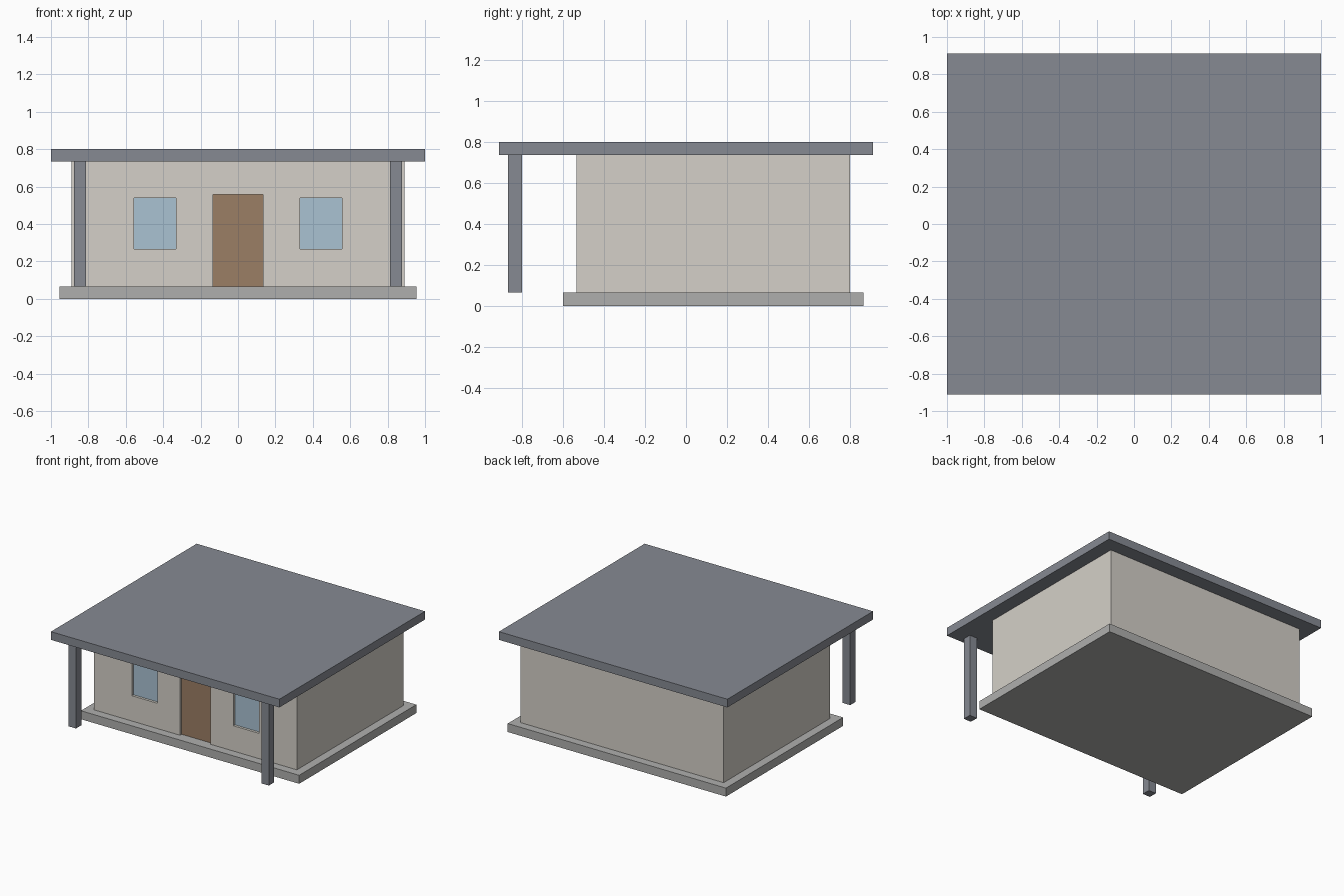
import bpy

if "Cube" in bpy.data.objects:
    bpy.data.objects.remove(bpy.data.objects["Cube"])

U = 2 / 9          # one metre of the house in model units
FRONT = -0.533     # front face of the walls
BASE = 0.067       # top of the foundation
EAVE = 0.735       # underside of the roof


def material(name, rgb):
    m = bpy.data.materials.new(name)
    m.diffuse_color = (*rgb, 1)
    m.use_nodes = True
    m.node_tree.nodes["Principled BSDF"].inputs["Base Color"].default_value = m.diffuse_color
    return m


def box(name, x, y, z, mat=None):
    """Box from (min, max) ranges on each axis."""
    bpy.ops.mesh.primitive_cube_add(size=1)
    ob = bpy.context.object
    ob.name = name
    ob.location = [(a + b) / 2 for a, b in (x, y, z)]
    ob.scale = [b - a for a, b in (x, y, z)]
    bpy.ops.object.transform_apply(location=True, rotation=False, scale=True)
    if mat:
        ob.data.materials.append(mat)
    return ob


plaster = material("plaster", (0.66, 0.63, 0.58))
slate = material("slate", (0.24, 0.255, 0.29))
concrete = material("concrete", (0.43, 0.43, 0.42))
wood = material("wood", (0.33, 0.21, 0.13))
glass = material("glass", (0.40, 0.54, 0.65))

# Foundation slab, walls and flat roof
box("foundation", (-4.3 * U, 4.3 * U), (-0.6, 0.865), (0, BASE), concrete)
walls = box("walls", (-4 * U, 4 * U), (FRONT, 0.799), (BASE, EAVE), plaster)
box("roof", (-1, 1), (-0.911, 0.911), (EAVE, 0.8), slate)

# Porch posts
for side, s in (("left", -1), ("right", 1)):
    cx = s * 3.8 * U
    box(f"{side}_porch_post", (cx - 0.033, cx + 0.033), (-0.867, -0.8),
        (BASE, EAVE), slate)

# Door and windows, set back in openings cut into the front wall
openings = [
    ("door", 0, 0.134, BASE, 0.558, wood),
    ("left_window", -2 * U, 0.112, 0.267, 0.538, glass),
    ("right_window", 2 * U, 0.112, 0.267, 0.538, glass),
]
for name, cx, half, z0, z1, mat in openings:
    low = z0 - 0.02 if name == "door" else z0
    cutter = box(name + "_cutter", (cx - half, cx + half),
                 (FRONT - 0.05, FRONT + 0.04), (low, z1))
    cutter.hide_render = True
    cutter.hide_set(True)
    cut = walls.modifiers.new(name + "_opening", 'BOOLEAN')
    cut.operation = 'DIFFERENCE'
    cut.solver = 'EXACT'
    cut.object = cutter
    box(name, (cx - half, cx + half), (FRONT + 0.02, FRONT + 0.04), (z0, z1), mat)
